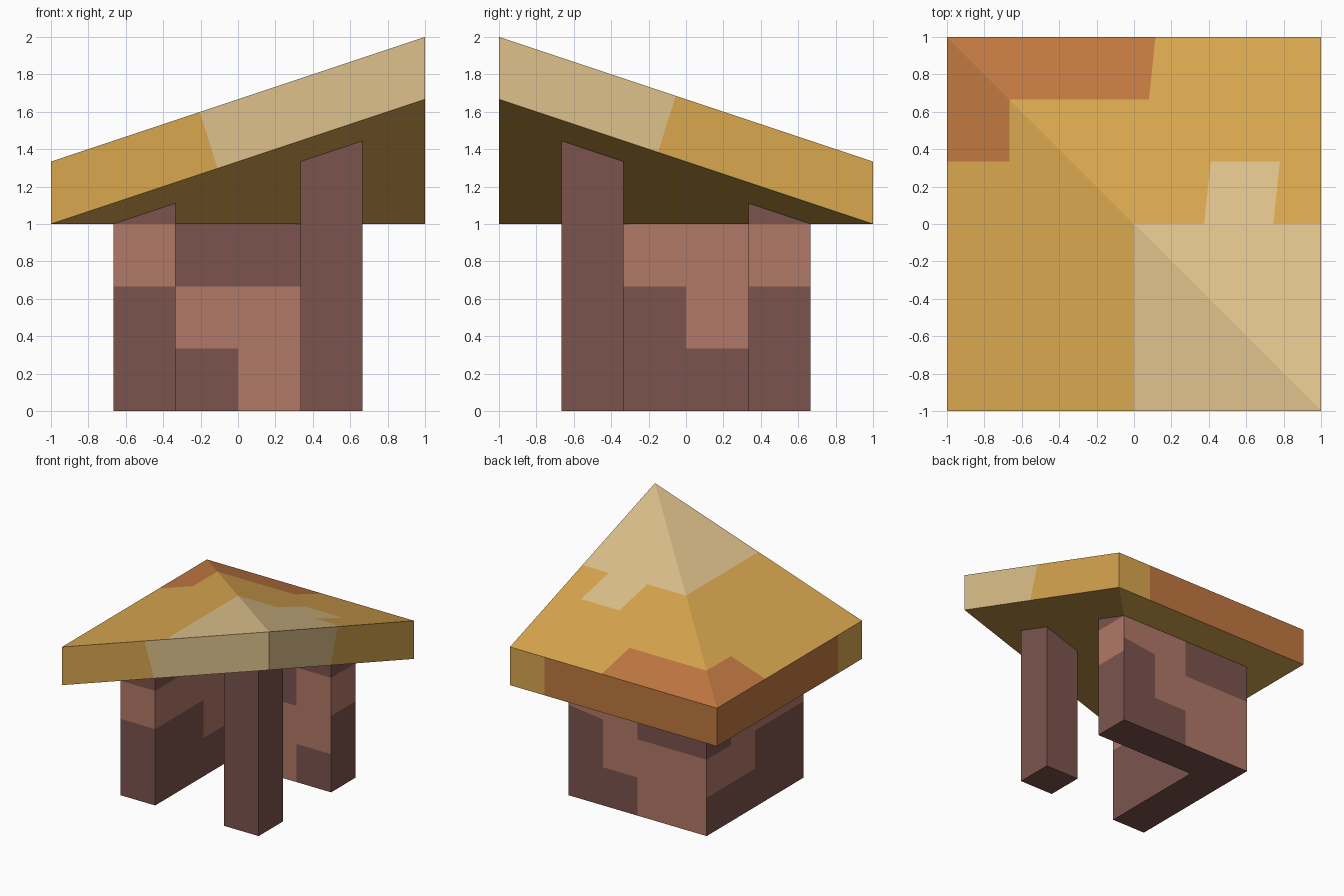
import bpy
import bmesh
from mathutils import Vector

cube = bpy.data.objects.get("Cube")
if cube:
    bpy.data.objects.remove(cube, do_unlink=True)

T = 1 / 3
X, Y, Z = Vector((1, 0, 0)), Vector((0, 1, 0)), Vector((0, 0, 1))


def material(name, rgb):
    linear = [((c / 255 + 0.055) / 1.055) ** 2.4 for c in rgb]
    mat = bpy.data.materials.new(name)
    mat.use_nodes = True
    mat.diffuse_color = (*linear, 1)
    mat.node_tree.nodes["Principled BSDF"].inputs["Base Color"].default_value = (*linear, 1)
    return mat


gold = material("gold", (217, 167, 79))
sand = material("sand", (223, 193, 140))
terracotta = material("terracotta", (193, 121, 65))
dark_brown = material("dark brown", (124, 84, 77))
light_brown = material("light brown", (177, 120, 103))


def cut(bm, p, q, along, where=lambda f: True):
    """Cut the chosen faces by the plane through p and q that runs along an axis."""
    bm.normal_update()
    faces = [f for f in bm.faces if where(f)]
    geom = set(faces)
    for f in faces:
        geom.update(f.edges)
        geom.update(f.verts)
    normal = (Vector(q) - Vector(p)).cross(along)
    bmesh.ops.bisect_plane(bm, geom=list(geom), dist=1e-5, plane_co=p, plane_no=normal)


def finish(bm, name, mats, rule):
    """Colour the faces by rule and make the object."""
    bm.normal_update()
    for f in bm.faces:
        f.material_index = int(rule(f.calc_center_median(), f.normal))
    mesh = bpy.data.meshes.new(name)
    bm.to_mesh(mesh)
    bm.free()
    for m in mats:
        mesh.materials.append(m)
    obj = bpy.data.objects.new(name, mesh)
    bpy.context.collection.objects.link(obj)
    return obj


def prism(outline, height):
    bm = bmesh.new()
    base = bm.faces.new([bm.verts.new((x, y, 0)) for x, y in outline])
    top = bmesh.ops.extrude_face_region(bm, geom=[base])["geom"]
    bmesh.ops.translate(bm, vec=Z * height,
                        verts=[v for v in top if isinstance(v, bmesh.types.BMVert)])
    bmesh.ops.recalc_face_normals(bm, faces=bm.faces)
    return bm


# Corner post, its top sunk into the roof
post = prism([(T, -2 * T), (2 * T, -2 * T), (2 * T, -T), (T, -T)], 1.5)
finish(post, "corner_post", [dark_brown], lambda c, n: 0)

# L-shaped wall with blocky patches
w = 2 * T
wall = prism([(-w, -w), (-T, -w), (-T, T), (w, T), (w, w), (-w, w)], 1.15)
for k in (-T, 0, T):
    cut(wall, (k, 0, 0), (k, 1, 0), Z)
    cut(wall, (0, k, 0), (1, k, 0), Z)
for k in (T, w, 1):
    cut(wall, (0, 0, k), (1, 0, k), Y)
cut(wall, (w, w, 0.79), (T, w, 0.75), Y,
    lambda f: f.normal.y > 0.5 and f.calc_center_median().x > T
    and w < f.calc_center_median().z < 1)


def wall_rule(c, n):
    band = w < c.z < 1
    if n.y > 0.5:  # back
        slant = 0.79 + (w - c.x) * -0.12
        return not ((c.z < T and c.x > 0) or (c.x > T and c.z < slant)
                    or (c.z > w and c.x < 0))
    if n.x < -0.5:  # outer side
        return not (c.z < T or (c.z < w and c.y < 0) or (c.z > w and c.y > T))
    if n.y < -0.5:  # front end and inner back
        if c.y < 0:
            return band
        if c.x > T:
            return T < c.z < 1
        return c.z < w and (c.z > T or c.x > 0)
    if n.x > 0.5:  # wall end and inner side
        return band or (c.x < 0 and T < c.z < w and c.y > 0)
    return False


finish(wall, "corner_wall", [dark_brown, light_brown], wall_rule)

# Roof slab with one raised corner: ridge on top, valley underneath
roof = bmesh.new()
corners = [(-1, -1, 0), (1, -1, w), (1, 1, 0), (-1, 1, 0)]
low = [roof.verts.new((x, y, 1 + h)) for x, y, h in corners]
high = [roof.verts.new((x, y, 1 + T + h)) for x, y, h in corners]
for i in range(4):
    j = (i + 1) % 4
    roof.faces.new((low[i], low[j], high[j], high[i]))
for a, b, c in ((0, 1, 3), (1, 2, 3)):
    roof.faces.new((high[a], high[b], high[c]))
for a, b, c in ((0, 2, 1), (0, 3, 2)):
    roof.faces.new((low[a], low[b], low[c]))
bmesh.ops.recalc_face_normals(roof, faces=roof.faces)

# Slanted patch edges on the top: x at y = 0 and lean per unit of y
LEAN = 0.105
STARTS = {"edge": 0.01, "tab_in": 0.375, "tab_out": 0.745}


def is_top(f):
    return f.normal.z > 0.3


for s in STARTS.values():
    cut(roof, (s, 0, 0), (s + LEAN, 1, 0), Z, is_top)
for k in (0, T, w):
    cut(roof, (0, k, 0), (1, k, 0), Z, is_top)
for k in (0, -w):
    cut(roof, (k, 0, 0), (k, 1, 0), Z, is_top)

# Patch edges on the four sides
cut(roof, (-0.205, -1, 1.6), (-0.11, -1, 1.3), Y, lambda f: f.normal.y < -0.9)
cut(roof, (1, -0.055, 1.685), (1, -0.15, 1.383), X, lambda f: f.normal.x > 0.9)
cut(roof, (w, 1, 0), (w, 1, 1), Y, lambda f: f.normal.y > 0.9)
cut(roof, (-1, -w, 0), (-1, -w, 1), X, lambda f: f.normal.x < -0.9)


def roof_rule(c, n):
    if n.z > 0.3:
        x = c.x - LEAN * c.y
        if (c.y > w and x < STARTS["edge"]) or (c.y > T and c.x < -w):
            return 2
        tab = 0 < c.y < T and STARTS["tab_in"] < x < STARTS["tab_out"]
        return 1 if tab or (c.y < 0 and c.x > 0) else 0
    if n.y < -0.9:
        return c.x > -0.15
    if n.x > 0.9:
        return c.y < -0.1
    if n.y > 0.9:
        return 2 if c.x < w else 0
    if n.x < -0.9:
        return 2 if c.y > -w else 0
    return 0


finish(roof, "roof", [gold, sand, terracotta], roof_rule)
